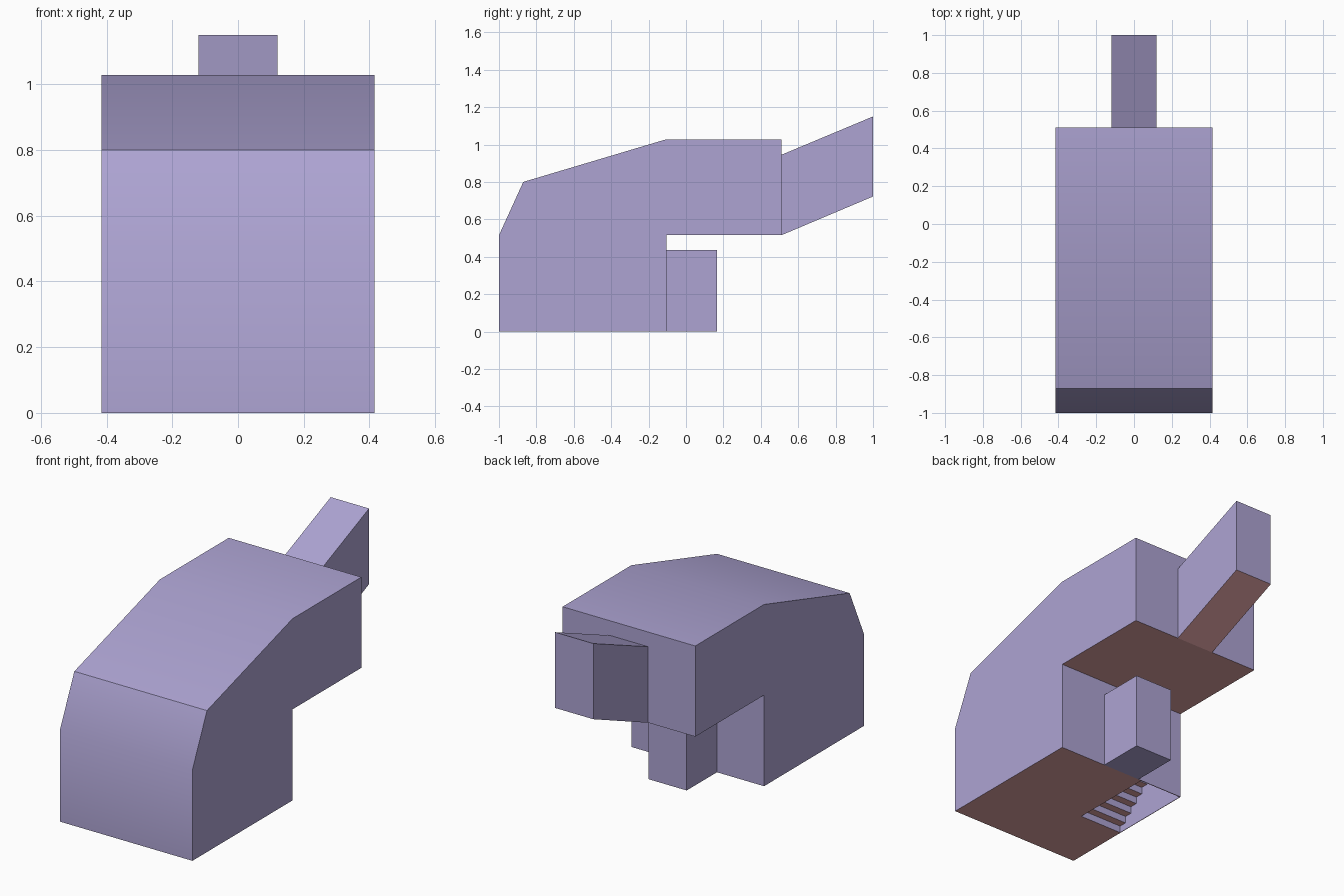
import bpy
import bmesh

default = bpy.data.objects.get("Cube")
if default:
    bpy.data.objects.remove(default, do_unlink=True)


def material(name, rgb):
    mat = bpy.data.materials.new(name)
    mat.use_nodes = True
    mat.diffuse_color = (*rgb, 1)
    mat.node_tree.nodes["Principled BSDF"].inputs["Base Color"].default_value = (*rgb, 1)
    return mat


LILAC = material("lilac", (0.42, 0.37, 0.65))
PINK = material("dusty pink", (0.72, 0.36, 0.37))


def extrude_profile(name, profile, x0, x1):
    """Extrude a side outline of (y, z) points from x0 to x1."""
    bm = bmesh.new()
    face = bm.faces.new([bm.verts.new((x0, y, z)) for y, z in profile])
    ext = bmesh.ops.extrude_face_region(bm, geom=[face])
    moved = [g for g in ext["geom"] if isinstance(g, bmesh.types.BMVert)]
    bmesh.ops.translate(bm, verts=moved, vec=(x1 - x0, 0, 0))
    bmesh.ops.recalc_face_normals(bm, faces=bm.faces)
    mesh = bpy.data.meshes.new(name)
    bm.to_mesh(mesh)
    bm.free()
    obj = bpy.data.objects.new(name, mesh)
    bpy.context.collection.objects.link(obj)
    return obj


def activate(obj):
    bpy.ops.object.select_all(action='DESELECT')
    obj.select_set(True)
    bpy.context.view_layer.objects.active = obj


def finish(obj, pink_underside):
    """Lilac all over, with pink on downward faces where asked."""
    obj.data.materials.clear()
    obj.data.materials.append(LILAC)
    obj.data.materials.append(PINK)
    for poly in obj.data.polygons:
        poly.material_index = int(pink_underside and poly.normal.z < -0.5)
    activate(obj)
    bpy.ops.object.shade_smooth_by_angle(angle=0.52)


# Main body with an overhanging rear
body = extrude_profile("body", [
    (-1, 0), (-1, 0.515), (-0.87, 0.8), (-0.105, 1.028),
    (0.51, 1.028), (0.51, 0.515), (-0.105, 0.515), (-0.105, 0)], -0.415, 0.415)

# Stepped recess under the rear corner
start, back, steps = -0.607, -0.109, 11
run = (back - start) / steps
outline = [(start, -0.1)]
for i in range(steps):
    z = 0.04 * (i + 1)
    outline += [(start + run * i, z), (start + run * (i + 1), z)]
outline.append((back, -0.1))
cutter = extrude_profile("recess_cutter", outline, -0.412, -0.14)
cutter.hide_render = True

cut = body.modifiers.new("recess", 'BOOLEAN')
cut.operation = 'DIFFERENCE'
cut.solver = 'EXACT'
cut.object = cutter
activate(body)
bpy.ops.object.modifier_apply(modifier=cut.name)
bpy.data.objects.remove(cutter, do_unlink=True)
finish(body, True)

# Slanted tail block
tail = extrude_profile("tail", [
    (0.51, 0.515), (0.51, 0.945), (1, 1.15), (1, 0.722)], -0.12, 0.12)
finish(tail, True)

# Block behind the lower body
rear_block = extrude_profile("rear_block", [
    (-0.105, 0), (-0.105, 0.435), (0.165, 0.435), (0.165, 0)], -0.12, 0.12)
finish(rear_block, False)
